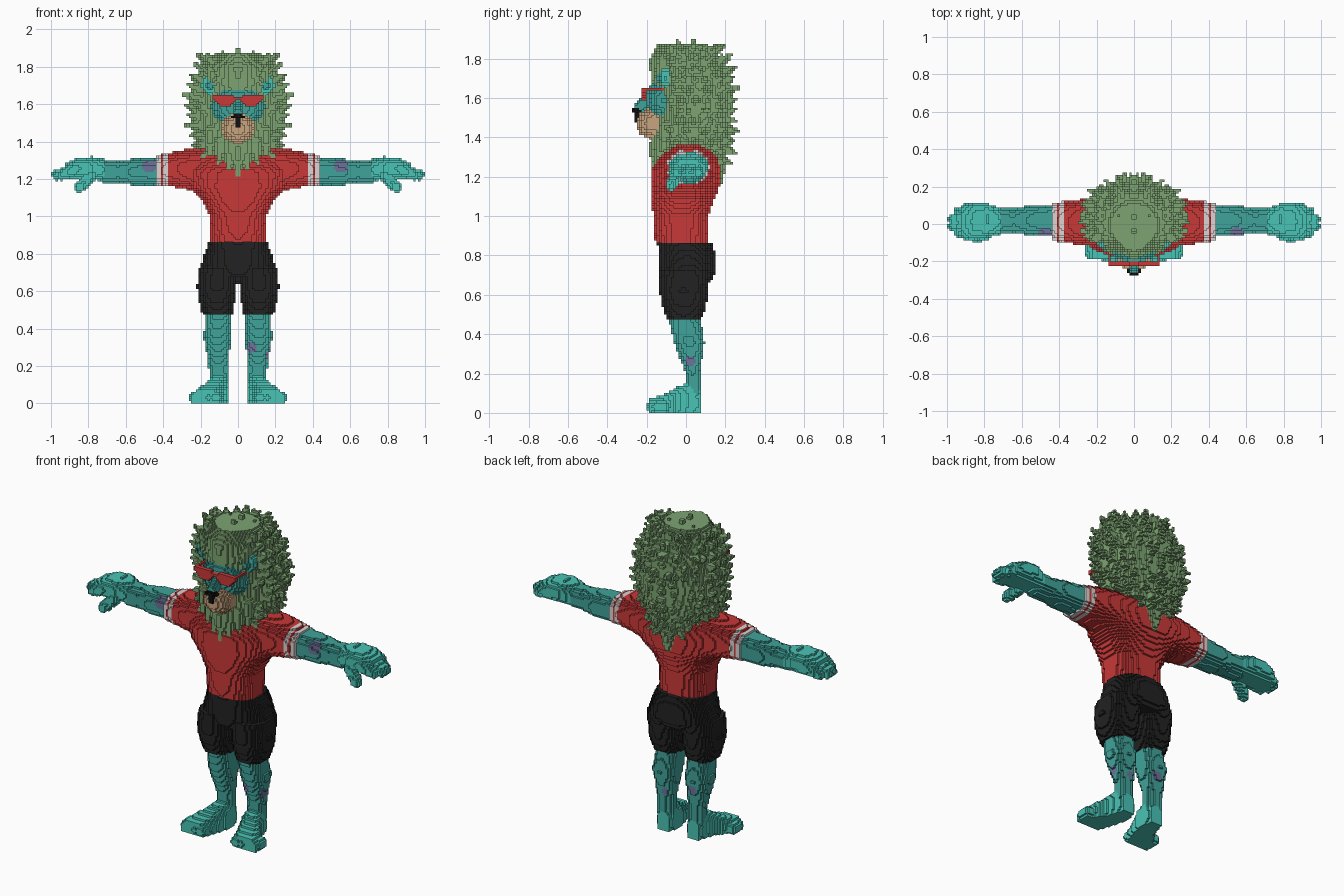
import bpy, math, random
from mathutils import Vector

old = bpy.data.objects.get("Cube")
if old:
    bpy.data.objects.remove(old, do_unlink=True)

random.seed(4)
SIZE = 0.0125          # edge of one block
cells = {}             # block index -> [part, colour]


def linear(channel):
    return channel / 12.92 if channel < 0.04 else ((channel + 0.055) / 1.055) ** 2.4


def make_material(name, code):
    rgb = [linear(int(code[n:n + 2], 16) / 255) for n in (0, 2, 4)]
    mat = bpy.data.materials.new(name)
    mat.use_nodes = True
    mat.diffuse_color = (*rgb, 1)
    for node in mat.node_tree.nodes:
        if node.type == 'BSDF_PRINCIPLED':
            node.inputs["Base Color"].default_value = (*rgb, 1)
    return mat


PALETTE = {"teal": "40A39B", "turquoise": "4AC4B6", "red": "C93838",
           "charcoal": "222222", "black": "101010", "leaf green": "7DA472",
           "tan": "C7A57E", "purple": "6B7299", "white": "DAD5D5"}
materials = {name: make_material(name, code) for name, code in PALETTE.items()}


def fill(part, colour, low, high, inside):
    """Fill the blocks of a box that pass a test, on both sides of the model."""
    spans = [range(math.floor(a / SIZE), math.ceil(b / SIZE) + 1) for a, b in zip(low, high)]
    for i in spans[0]:
        for j in spans[1]:
            for k in spans[2]:
                if k >= 0 and inside(Vector((i + .5, j + .5, k + .5)) * SIZE):
                    cells[i, j, k] = [part, colour]
                    cells[-i - 1, j, k] = [part, colour]


def section(stations, t):
    """Interpolated cross-section limits at t."""
    for a, b in zip(stations, stations[1:]):
        if a[0] <= t <= b[0]:
            f = (t - a[0]) / (b[0] - a[0])
            return [p + (q - p) * f for p, q in zip(a[1:], b[1:])]


def loft(part, colour, axis, stations, power=2.4, front_power=None):
    """Rounded cross-sections along an axis; short stations are centred on x."""
    stations = sorted((s[0], -s[1], *s[1:]) if len(s) == 4 else s for s in stations)
    u, v = [n for n in range(3) if n != axis]
    low, high = [0] * 3, [0] * 3
    low[axis], high[axis] = stations[0][0], stations[-1][0]
    low[u], high[u] = min(s[1] for s in stations), max(s[2] for s in stations)
    low[v], high[v] = min(s[3] for s in stations), max(s[4] for s in stations)

    def inside(p):
        lim = section(stations, p[axis])
        if not lim:
            return False
        du = (2 * p[u] - lim[0] - lim[1]) / (lim[1] - lim[0])
        dv = (2 * p[v] - lim[2] - lim[3]) / (lim[3] - lim[2])
        e = front_power if front_power and dv < 0 else power
        return abs(du) ** e + abs(dv) ** e <= 1
    fill(part, colour, low, high, inside)


def ball(part, colour, centre, radii):
    c, r = Vector(centre), Vector(radii)
    fill(part, colour, c - r, c + r,
         lambda p: sum(((p[n] - c[n]) / r[n]) ** 2 for n in range(3)) <= 1)


def taper(part, colour, start, end, r_start, r_end):
    """Round-ended rod with a changing radius."""
    a, b = Vector(start), Vector(end)
    d = b - a
    r = max(r_start, r_end)

    def inside(p):
        f = min(1, max(0, (p - a).dot(d) / d.length_squared))
        return (p - a - d * f).length <= r_start + (r_end - r_start) * f
    fill(part, colour, [min(m, n) - r for m, n in zip(a, b)],
         [max(m, n) + r for m, n in zip(a, b)], inside)


def paint(part, colour, rule):
    for (i, j, k), cell in cells.items():
        if cell[0] == part and rule(Vector((i + .5, j + .5, k + .5)) * SIZE):
            cell[1] = colour


# Legs and feet
loft("legs", "teal", 2, [(.08, .05, .15, 0, .07), (.2, .052, .157, 0, .07),
     (.27, .045, .168, -.03, .08), (.36, .035, .185, -.06, .095),
     (.44, .035, .175, -.08, .08), (.5, .035, .17, -.1, .07)])
loft("feet", "turquoise", 1, [(-.19, .1, .25, -.02, .07), (-.1, .07, .22, -.03, .1),
     (-.03, .05, .17, -.03, .14), (.03, .05, .15, -.03, .16), (.075, .06, .14, -.02, .1)], 3)
for n in range(4):
    x = .11 + .04 * n
    taper("feet", "turquoise", (x, -.12, .03), (x + .005, -.18 + .008 * n, .03), .035, .026)

# Shorts
loft("shorts", "charcoal", 2, [(.48, .03, .19, -.1, .08), (.55, .015, .21, -.125, .105),
     (.62, .008, .22, -.135, .11), (.72, 0, .212, -.135, .13)])
loft("shorts", "charcoal", 2, [(.67, .17, -.13, .13), (.72, .205, -.135, .155),
     (.8, .18, -.14, .155), (.865, .155, -.145, .13)])

# Arms, hands, fingers and thumbs
loft("arms", "teal", 0, [(.4, -.065, .105, 1.17, 1.32), (.55, -.06, .1, 1.165, 1.31),
     (.64, -.05, .085, 1.18, 1.295), (.72, -.055, .085, 1.18, 1.3)])
loft("hands", "turquoise", 0, [(.71, -.055, .085, 1.185, 1.305), (.78, -.07, .11, 1.2, 1.32),
     (.86, -.085, .115, 1.2, 1.31), (.92, -.08, .105, 1.2, 1.285)])
for y, tip in ((-.055, .94), (-.01, .97), (.035, .97), (.075, .94)):
    taper("hands", "turquoise", (.88, y, 1.25), (tip, y * .8, 1.22), .035, .027)
taper("hands", "turquoise", (.79, -.05, 1.22), (.85, -.075, 1.15), .035, .027)

# Shirt with striped sleeves
loft("shirt", "red", 2, [(.86, .15, -.155, .11), (1, .152, -.165, .115),
     (1.08, .19, -.178, .14), (1.16, .27, -.18, .175), (1.24, .3, -.175, .18),
     (1.31, .28, -.13, .16), (1.36, .2, -.05, .1)])
loft("shirt", "red", 0, [(.18, -.12, .15, 1.12, 1.365), (.3, -.11, .13, 1.15, 1.355),
     (.37, -.1, .12, 1.16, 1.34), (.44, -.09, .115, 1.165, 1.325)])
paint("shirt", "white", lambda p: .373 < abs(p.x) < .4 or .412 < abs(p.x) < .436)

# Mane core
MANE = [(1.15, .02, .08, .18), (1.24, .07, -.17, .2), (1.32, .15, -.185, .2),
        (1.4, .22, -.18, .22), (1.55, .255, -.15, .23), (1.7, .24, -.18, .225),
        (1.8, .19, -.185, .18), (1.88, .12, -.14, .1)]
loft("mane", "leaf green", 2, MANE, 2.2, 1.6)

# Tufts around the mane
for row in range(12):
    z = 1.3 + row * .047
    half, front, back = section(MANE, z)
    for n in range(10):
        angle = math.radians(-50 + 14 * (n + random.uniform(0, 1)))
        out = Vector((math.cos(angle), math.sin(angle), 0))
        base = Vector((half * out.x, (front + back) / 2 + (back - front) / 2 * out.y, z)) - out * .03
        tip = base + out * random.uniform(.045, .08) + Vector((0, 0, (z - 1.5) * .16))
        if tip.y > -.1:
            taper("mane", "leaf green", base, tip, .035, .008)

# Crown tufts
for x in (0, .07, .14):
    for y in (-.12, -.04, .04, .11):
        top = 1.925 - x * .3 - abs(y - .01) * .45
        taper("mane", "leaf green", (x * .9, y, top - .09), (x * 1.15, y, top - .01), .04, .008)

# Beard tufts
for x, low in ((0, 1.22), (.05, 1.25), (.1, 1.28), (.15, 1.33)):
    taper("mane", "leaf green", (x, -.145 + x * .3, low + .12), (x, -.165 + x * .3, low), .035, .01)

# Ears
ball("ears", "turquoise", (.15, -.105, 1.705), (.045, .03, .05))
ball("ears", "teal", (.148, -.13, 1.7), (.022, .02, .028))

# Face, muzzle and nose
ball("face", "teal", (0, -.11, 1.59), (.145, .095, .11))
ball("muzzle", "tan", (0, -.165, 1.47), (.092, .088, .08))
taper("face", "teal", (0, -.175, 1.61), (0, -.235, 1.555), .03, .03)
ball("nose", "black", (0, -.25, 1.535), (.033, .025, .02))
taper("nose", "black", (0, -.252, 1.52), (0, -.25, 1.47), .018, .007)

# Glasses: lenses, bridge and temples
loft("glasses", "red", 0, [(.015, -.226, -.2, 1.615, 1.64), (.04, -.226, -.2, 1.588, 1.652),
     (.1, -.226, -.2, 1.59, 1.652), (.135, -.226, -.2, 1.63, 1.655)], 8)
loft("glasses", "red", 0, [(0, -.226, -.2, 1.622, 1.64), (.03, -.226, -.2, 1.622, 1.64)], 8)
loft("glasses", "red", 1, [(-.226, .12, .14, 1.636, 1.652), (-.11, .12, .14, 1.636, 1.652)], 8)

# Purple marks on the limbs
for part, spot, r in (("arms", (.55, -.045, 1.27), .04), ("arms", (-.475, -.045, 1.27), .04),
                      ("legs", (.07, -.02, .3), .033), ("legs", (.155, .02, .26), .028),
                      ("legs", (-.1, .08, .3), .03), ("legs", (.09, .07, .24), .022)):
    paint(part, "purple", lambda p: (p - Vector(spot)).length < r)

# Turn every part's exposed block sides into one mesh
names = list(PALETTE)
SIDES = []
for axis in range(3):
    for sign in (0, 1):
        ring = []
        for a, b in ((0, 0), (1, 0), (1, 1), (0, 1)):
            corner = [0, 0, 0]
            corner[axis], corner[(axis + 1) % 3], corner[(axis + 2) % 3] = sign, a, b
            ring.append(corner)
        step = [0, 0, 0]
        step[axis] = 2 * sign - 1
        SIDES.append((step, ring if sign else ring[::-1]))

for part in dict.fromkeys(cell[0] for cell in cells.values()):
    verts, faces, colours = {}, [], []
    for (i, j, k), (owner, colour) in cells.items():
        if owner != part:
            continue
        for (a, b, c), ring in SIDES:
            if (i + a, j + b, k + c) not in cells:
                faces.append([verts.setdefault((i + x, j + y, k + z), len(verts))
                              for x, y, z in ring])
                colours.append(colour)
    used = [n for n in names if n in colours]
    mesh = bpy.data.meshes.new(part)
    mesh.from_pydata([Vector(v) * SIZE for v in verts], [], faces)
    for n in used:
        mesh.materials.append(materials[n])
    for poly, colour in zip(mesh.polygons, colours):
        poly.material_index = used.index(colour)
    bpy.context.collection.objects.link(bpy.data.objects.new(part, mesh))
